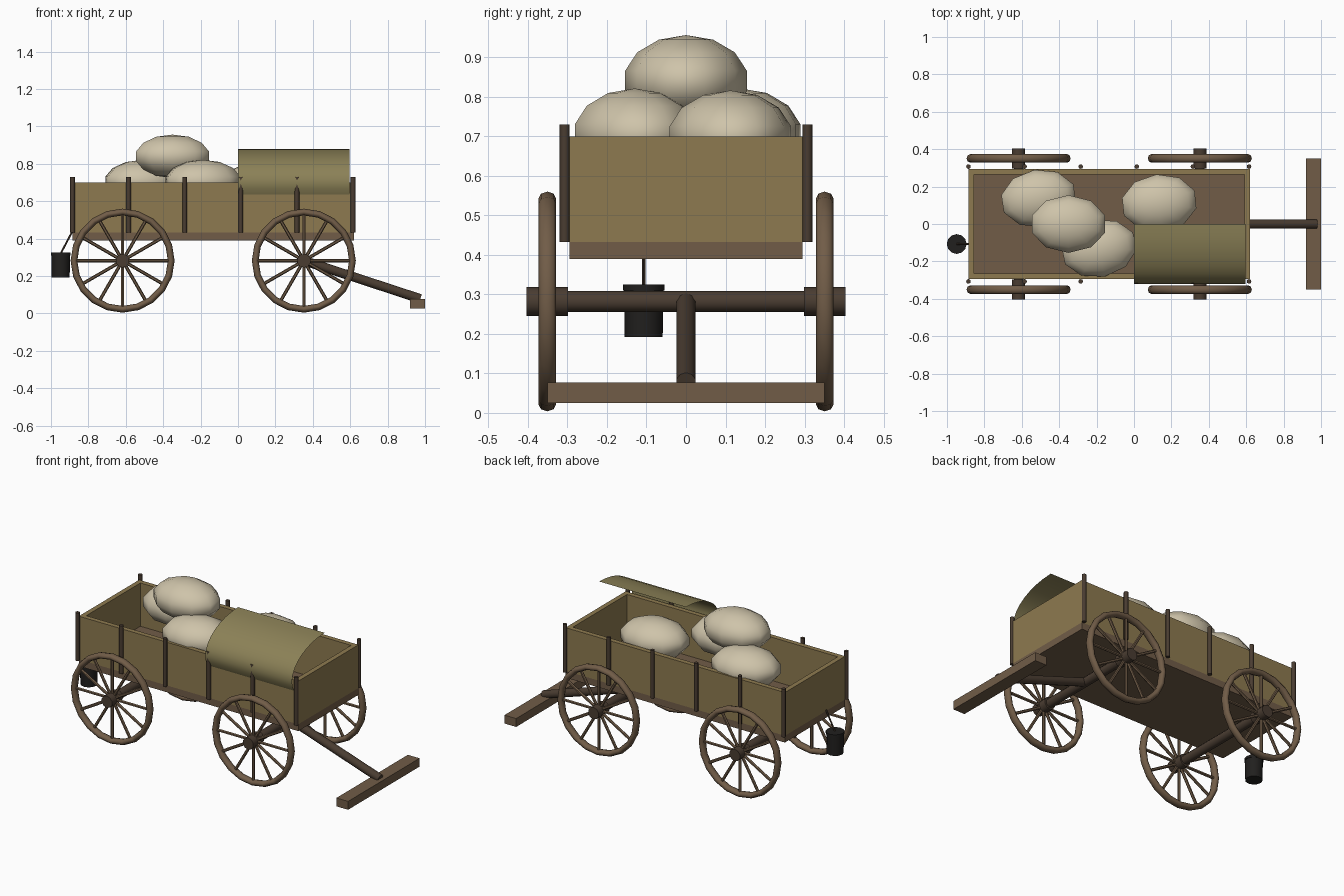
import bpy, bmesh, math
from mathutils import Vector

if "Cube" in bpy.data.objects:
    bpy.data.objects.remove(bpy.data.objects["Cube"])


def material(name, rgb):
    m = bpy.data.materials.new(name)
    m.diffuse_color = (*rgb, 1)
    m.use_nodes = True
    m.node_tree.nodes["Principled BSDF"].inputs["Base Color"].default_value = m.diffuse_color
    return m


PLANK = material("plank_wood", (0.27, 0.195, 0.08))
BROWN = material("brown_wood", (0.165, 0.108, 0.064))
DARK = material("dark_wood", (0.068, 0.046, 0.031))
CLOTH = material("sack_cloth", (0.62, 0.55, 0.40))
CANVAS = material("canvas", (0.26, 0.22, 0.095))
IRON = material("black_iron", (0.015, 0.014, 0.013))


def finish(name, mat, smooth=None):
    ob = bpy.context.object
    ob.name = name
    ob.data.materials.append(mat)
    if smooth:
        bpy.ops.object.shade_smooth_by_angle(angle=math.radians(smooth))
    return ob


def box(name, lo, hi, mat):
    lo, hi = Vector(lo), Vector(hi)
    bpy.ops.mesh.primitive_cube_add(size=1, location=(lo + hi) / 2)
    bpy.context.object.scale = hi - lo
    bpy.ops.object.transform_apply(location=False, rotation=False, scale=True)
    return finish(name, mat)


def rod(name, a, b, r, mat, sides=8, r_end=None):
    a, b = Vector(a), Vector(b)
    d = b - a
    bpy.ops.mesh.primitive_cone_add(vertices=sides, radius1=r, radius2=r if r_end is None else r_end,
                                    depth=d.length, location=(a + b) / 2,
                                    rotation=d.to_track_quat('Z', 'Y').to_euler())
    return finish(name, mat, 50)


# Bed: floor slab and four walls
X0, X1, Y, T = -0.885, 0.62, 0.295, 0.03
box("bed_floor", (X0, -Y, 0.39), (X1, Y, 0.432), BROWN)
for s, side in ((-1, "front"), (1, "back")):
    ys = sorted((s * Y, s * (Y - T)))
    box(f"side_wall_{side}", (X0, ys[0], 0.432), (X1, ys[1], 0.70), PLANK)
    # Stakes along the side
    for i in range(6):
        x = -0.885 + 0.3 * i
        rod(f"stake_{side}_{i}", (x, s * 0.307, 0.432), (x, s * 0.307, 0.73), 0.0125, DARK)
box("tail_wall", (X0, -Y + T, 0.432), (X0 + T, Y - T, 0.70), PLANK)
box("head_wall", (X1 - T, -Y + T, 0.432), (X1, Y - T, 0.70), PLANK)

# Axles and spoked wheels
R, ZC = 0.278, 0.282
for x, end in ((-0.617, "rear"), (0.352, "fore")):
    rod(f"{end}_axle", (x, -0.395, ZC), (x, 0.395, ZC), 0.027, DARK, 10)
    for s in (-1, 1):
        y = s * 0.351
        tag = f"{end}_{'left' if s > 0 else 'right'}"
        bpy.ops.mesh.primitive_torus_add(major_radius=R - 0.018, minor_radius=0.018,
                                         major_segments=20, minor_segments=8,
                                         location=(x, y, ZC), rotation=(math.pi / 2, 0, 0))
        bpy.context.object.scale = (1, 1, 1.25)
        finish(f"{tag}_rim", BROWN, 50)
        rod(f"{tag}_hub", (x, y - 0.053, ZC), (x, y + 0.053, ZC), 0.037, DARK, 10)
        for i in range(6):
            a = i * math.pi / 6
            d = Vector((math.cos(a), 0, math.sin(a))) * (R - 0.025)
            c = Vector((x, y, ZC))
            rod(f"{tag}_spoke_{i}", c - d, c + d, 0.009, BROWN, 6)

# Tongue and crossbar
rod("tongue", (0.35, 0, 0.283), (0.975, 0, 0.078), 0.025, DARK, 10)
box("crossbar", (0.92, -0.35, 0.025), (1.0, 0.35, 0.077), BROWN)

# Hanging bucket with rim and rope
BX, BY = -0.948, -0.107
rod("bucket", (BX, BY, 0.192), (BX, BY, 0.312), 0.048, IRON, 12, 0.05)
rod("bucket_rim", (BX, BY, 0.31), (BX, BY, 0.325), 0.053, IRON, 12)
rod("bucket_rope", (BX, BY, 0.32), (-0.885, BY, 0.44), 0.005, DARK, 6)

# Grain sacks
for i, (x, y, z, rot) in enumerate(((-0.51, 0.137, 0.705, 0.15), (-0.35, 0, 0.84, 0.0),
                                    (-0.187, -0.13, 0.705, 0.2), (0.135, 0.112, 0.70, 0.1))):
    bpy.ops.mesh.primitive_uv_sphere_add(segments=10, ring_count=7, radius=1, location=(x, y, z),
                                         rotation=(0, 0, rot))
    bpy.context.object.scale = (0.21, 0.158, 0.116)
    finish(f"sack_{i}", CLOTH, 60)

# Canvas cover: thin curved sheet over the front half
bm = bmesh.new()
prev = None
N = 10
for i in range(N + 1):
    a = math.radians(-21 + 111 * i / N)
    y, z = -0.321 * math.cos(a), 0.70 + 0.18 * math.sin(a)
    pair = [bm.verts.new((0.0, y, z)), bm.verts.new((0.595, y, z))]
    if prev:
        bm.faces.new((prev[0], prev[1], pair[1], pair[0]))
    prev = pair
me = bpy.data.meshes.new("canvas_cover")
bm.to_mesh(me)
bm.free()
cover = bpy.data.objects.new("canvas_cover", me)
bpy.context.collection.objects.link(cover)
bpy.ops.object.select_all(action='DESELECT')
cover.select_set(True)
bpy.context.view_layer.objects.active = cover
finish("canvas_cover", CANVAS, 40)
